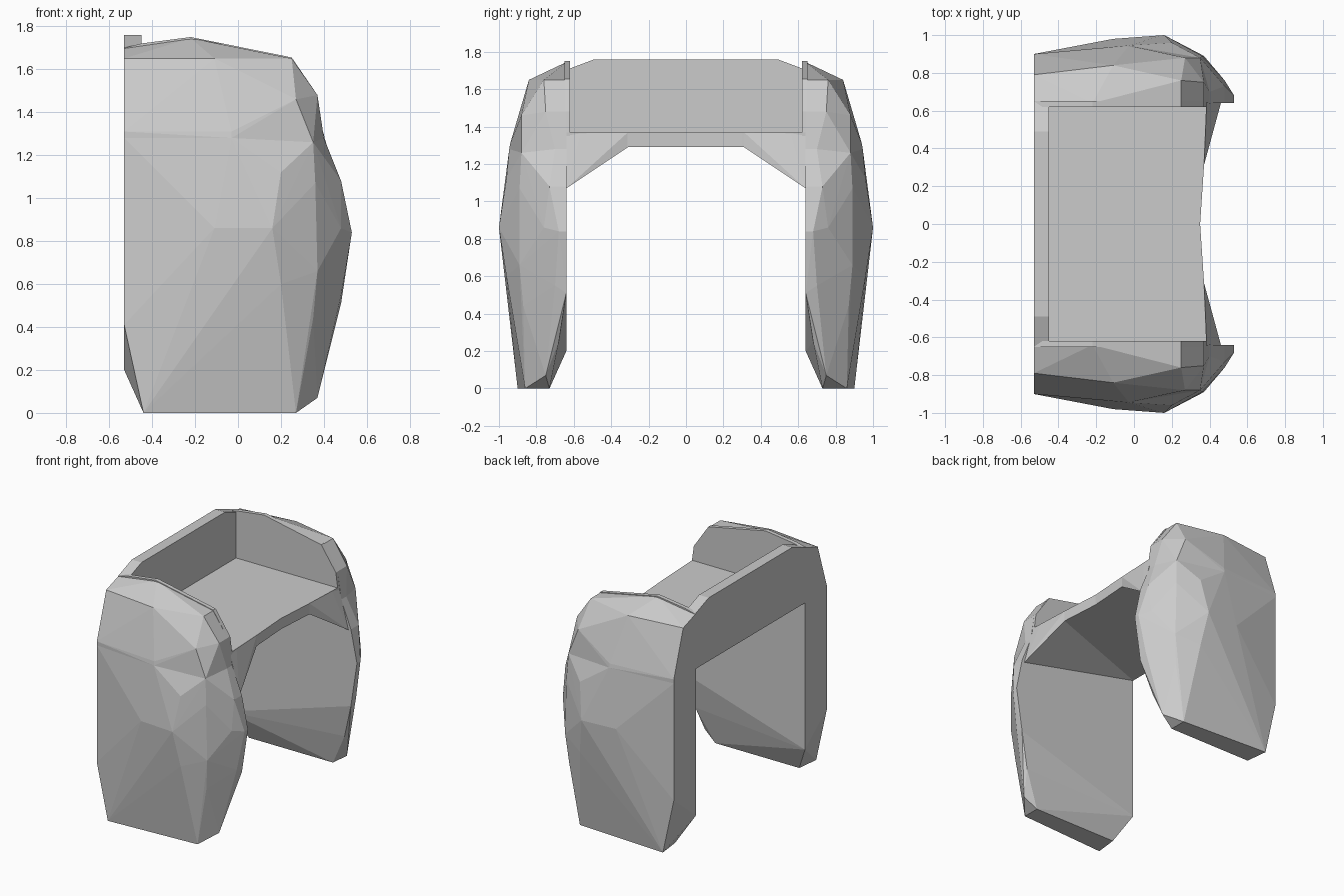
import bpy
import bmesh

cube = bpy.data.objects.get("Cube")
if cube:
    bpy.data.objects.remove(cube, do_unlink=True)

grey = bpy.data.materials.new("plain_grey")
grey.use_nodes = True
color = (0.6, 0.6, 0.6, 1)
grey.diffuse_color = color
grey.node_tree.nodes["Principled BSDF"].inputs["Base Color"].default_value = color


def finish(name, bm):
    """Turn a bmesh into a flat shaded object."""
    bmesh.ops.recalc_face_normals(bm, faces=bm.faces)
    mesh = bpy.data.meshes.new(name)
    bm.to_mesh(mesh)
    bm.free()
    mesh.materials.append(grey)
    obj = bpy.data.objects.new(name, mesh)
    bpy.context.collection.objects.link(obj)
    return obj


def hull(name, points, side):
    """Faceted solid wrapped round a few corner points."""
    bm = bmesh.new()
    for x, y, z in points:
        bm.verts.new((x, y * side, z))
    result = bmesh.ops.convex_hull(bm, input=bm.verts)
    loose = [v for v in result["geom_interior"] if isinstance(v, bmesh.types.BMVert)]
    bmesh.ops.delete(bm, geom=loose, context="VERTS")
    return finish(name, bm)


def prism(name, outline, place, start, end):
    """Extrude a 2D outline; place(a, b, depth) gives the 3D point."""
    bm = bmesh.new()
    rings = [[bm.verts.new(place(a, b, d)) for a, b in outline] for d in (start, end)]
    for ring in rings:
        bm.faces.new(ring)
    for i in range(len(outline)):
        j = (i + 1) % len(outline)
        bm.faces.new((rings[0][i], rings[0][j], rings[1][j], rings[1][i]))
    return finish(name, bm)


BACK, INNER, TRAY = -0.53, 0.64, 0.62
FLOOR, UNDER = 1.37, 1.29

# Corners shared by the upper and lower blocks of each side
belt = [(BACK, INNER, 1.28), (BACK, 0.9, 1.28), (-0.03, 0.945, 1.28),
        (0.35, 0.88, 1.26), (0.4, 0.7, 1.28), (0.4, INNER, 1.28)]
upper = belt + [
    (BACK, INNER, 1.7), (-0.22, INNER, 1.745), (0.25, INNER, 1.65), (0.37, INNER, 1.48),
    (BACK, 0.79, 1.65), (-0.11, 0.84, 1.65), (0.25, 0.76, 1.65),
    (0.27, 0.88, 1.46), (0.37, 0.75, 1.48), (BACK, 0.9, 1.31), (-0.03, 0.94, 1.31)]
lower = belt + [
    # inner face
    (0.48, INNER, 1.08), (0.53, INNER, 0.84), (0.48, INNER, 0.51), (BACK, INNER, 0.2),
    # outer face
    (BACK, 0.9, 0.41), (-0.11, 0.98, 0.86), (0.16, 1.0, 0.86), (-0.03, 0.94, 0.41),
    (0.2, 0.96, 1.12), (0.2, 0.96, 0.6), (0.35, 0.87, 0.44),
    # rounded front
    (0.36, 0.89, 1.07), (0.37, 0.89, 0.66), (0.48, 0.76, 0.86), (0.48, 0.73, 1.08),
    (0.53, 0.68, 0.84), (0.48, 0.7, 0.55), (0.4, 0.68, 0.25), (0.27, 0.87, 0.24),
    # foot
    (0.37, 0.75, 0.07), (0.27, 0.86, 0), (0.27, 0.73, 0), (-0.42, 0.73, 0), (-0.44, 0.9, 0)]

# Fillet that widens from the sharp back corner to the arched front
fillet = [(BACK, INNER, UNDER), (0.37, 0.31, UNDER), (0.4, 0.56, 1.235),
          (0.46, INNER, 1.07), (0.38, INNER, FLOOR), (0.38, 0.56, FLOOR),
          (0.37, 0.31, FLOOR), (BACK, INNER, FLOOR)]

# Inner lining of the tray
lining = [(BACK, UNDER), (BACK, 1.7), (-0.45, 1.72), (-0.22, 1.75),
          (0.25, 1.655), (0.37, 1.48), (0.385, FLOOR), (0.385, UNDER)]

for side, label in ((1, "left"), (-1, "right")):
    hull(label + "_upper_side", upper, side)
    hull(label + "_lower_side", lower, side)
    hull(label + "_arch_fillet", fillet, side)
    prism(label + "_tray_wall", lining, lambda x, z, y: (x, y, z), side * TRAY, side * 0.65)

# Bridge floor with a slightly hollow front edge
floor_half = [(0.37, 0.3), (0.385, INNER), (BACK, INNER)]
floor = [(0.35, 0)] + floor_half + [(x, -y) for x, y in reversed(floor_half)]
prism("tray_floor", floor, lambda x, y, z: (x, y, z), UNDER, FLOOR)

# Back wall of the tray
back_half = [(0.49, 1.76), (0.65, 1.7), (0.65, UNDER)]
back = back_half + [(-y, z) for y, z in reversed(back_half)]
prism("tray_back", back, lambda y, z, x: (x, y, z), BACK, -0.45)
